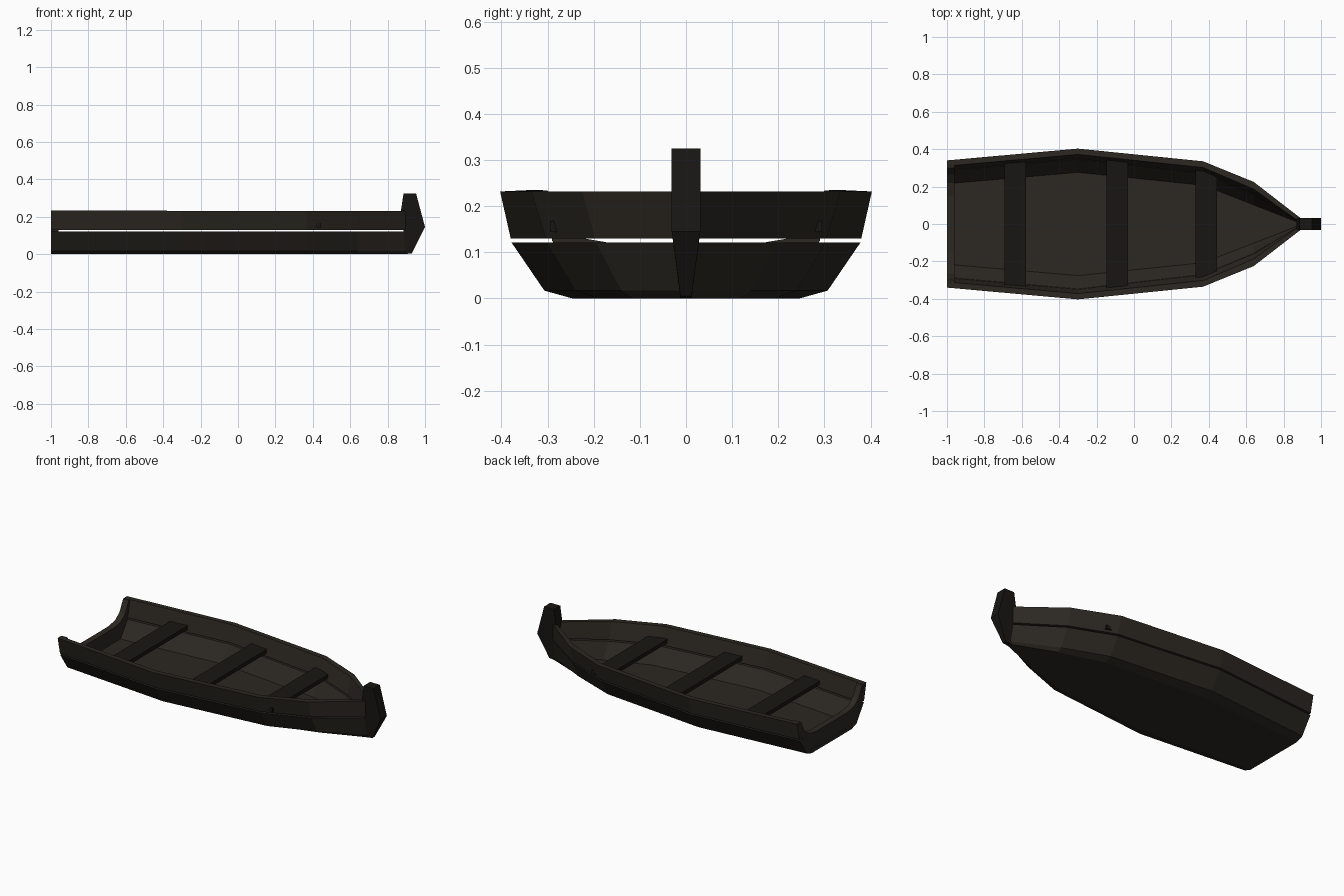
import bpy, bmesh

if "Cube" in bpy.data.objects:
    bpy.data.objects.remove(bpy.data.objects["Cube"])


def material(name, rgb):
    m = bpy.data.materials.new(name)
    m.diffuse_color = (*rgb, 1)
    m.use_nodes = True
    m.node_tree.nodes["Principled BSDF"].inputs["Base Color"].default_value = m.diffuse_color
    return m


HULL = material("brown_wood", (0.025, 0.021, 0.016))
DARK = material("dark_wood", (0.009, 0.008, 0.0065))


def make(name, bm, mat, mirror=False):
    bmesh.ops.recalc_face_normals(bm, faces=bm.faces)
    me = bpy.data.meshes.new(name)
    bm.to_mesh(me)
    bm.free()
    ob = bpy.data.objects.new(name, me)
    bpy.context.collection.objects.link(ob)
    me.materials.append(mat)
    if mirror:
        mod = ob.modifiers.new("Mirror", 'MIRROR')
        mod.use_axis = (False, True, False)
    return ob


def loft(name, sections, mat, closed=True, mirror=False):
    """Skin a list of cross-sections (lists of xyz points) and cap the ends."""
    bm = bmesh.new()
    rings = [[bm.verts.new(p) for p in s] for s in sections]
    n = len(rings[0])
    for a, b in zip(rings, rings[1:]):
        for i in range(n if closed else n - 1):
            j = (i + 1) % n
            bm.faces.new((a[i], a[j], b[j], b[i]))
    bm.faces.new(rings[0])
    bm.faces.new(rings[-1])
    return make(name, bm, mat, mirror)


# Hull stations: x, half width at rim, half width at plank gap, bottom corner, thickness
stations = [(-1.0, 0.340, 0.315, 0.245, 0.030),
            (-0.3, 0.403, 0.378, 0.307, 0.031),
            (0.37, 0.335, 0.302, 0.240, 0.033),
            (0.64, 0.225, 0.195, 0.140, 0.038),
            (0.895, 0.028, 0.024, 0.014, 0.024)]

# Upper planks
upper = []
for x, rim, gap, bot, t in stations:
    top = 0.235 if x < -0.9 else 0.232
    upper.append([(x, rim, top), (x, gap + 0.002, 0.130),
                  (x, gap - t + 0.002, 0.130), (x, rim - t, top)])
loft("upper_plank", upper, HULL, mirror=True)

# Lower hull with chamfered bottom and floor
lower = []
for x, rim, gap, bot, t in stations:
    lower.append([(x, 0, 0.0), (x, bot * 0.8, 0.0), (x, bot, 0.017), (x, gap, 0.121),
                  (x, max(gap - t, 0.003), 0.121),
                  (x, max(bot - t, 0.002), 0.026), (x, 0, 0.026)])
loft("lower_hull", lower, HULL, closed=False, mirror=True)

# Low stern board with a U-shaped top
half = [(0.20, 0.012), (0.235, 0.03), (0.29, 0.125), (0.315, 0.234),
        (0.300, 0.234), (0.265, 0.165), (0.22, 0.130), (0.15, 0.118)]
outline = half + [(-y, z) for y, z in reversed(half)]
loft("stern_board", [[(x, y, z) for y, z in outline] for x in (-0.999, -0.96)], HULL)

# Stem post, narrowing towards the keel
profile = [(0.89, 0.0, 0.012), (0.93, 0.005, 0.012), (1.0, 0.145, 0.031),
           (0.952, 0.325, 0.031), (0.885, 0.325, 0.031), (0.87, 0.225, 0.031),
           (0.885, 0.13, 0.029)]
loft("stem_post", [[(x, s * w, z) for x, z, w in profile] for s in (-1, 1)], DARK)

# Seats
for x, w in ((-0.635, 0.335), (-0.09, 0.342), (0.385, 0.295)):
    bm = bmesh.new()
    bmesh.ops.create_cube(bm, size=1)
    for v in bm.verts:
        v.co = (x + v.co.x * 0.115, v.co.y * 2 * w, 0.156 + v.co.z * 0.024)
    make("seat", bm, DARK)
